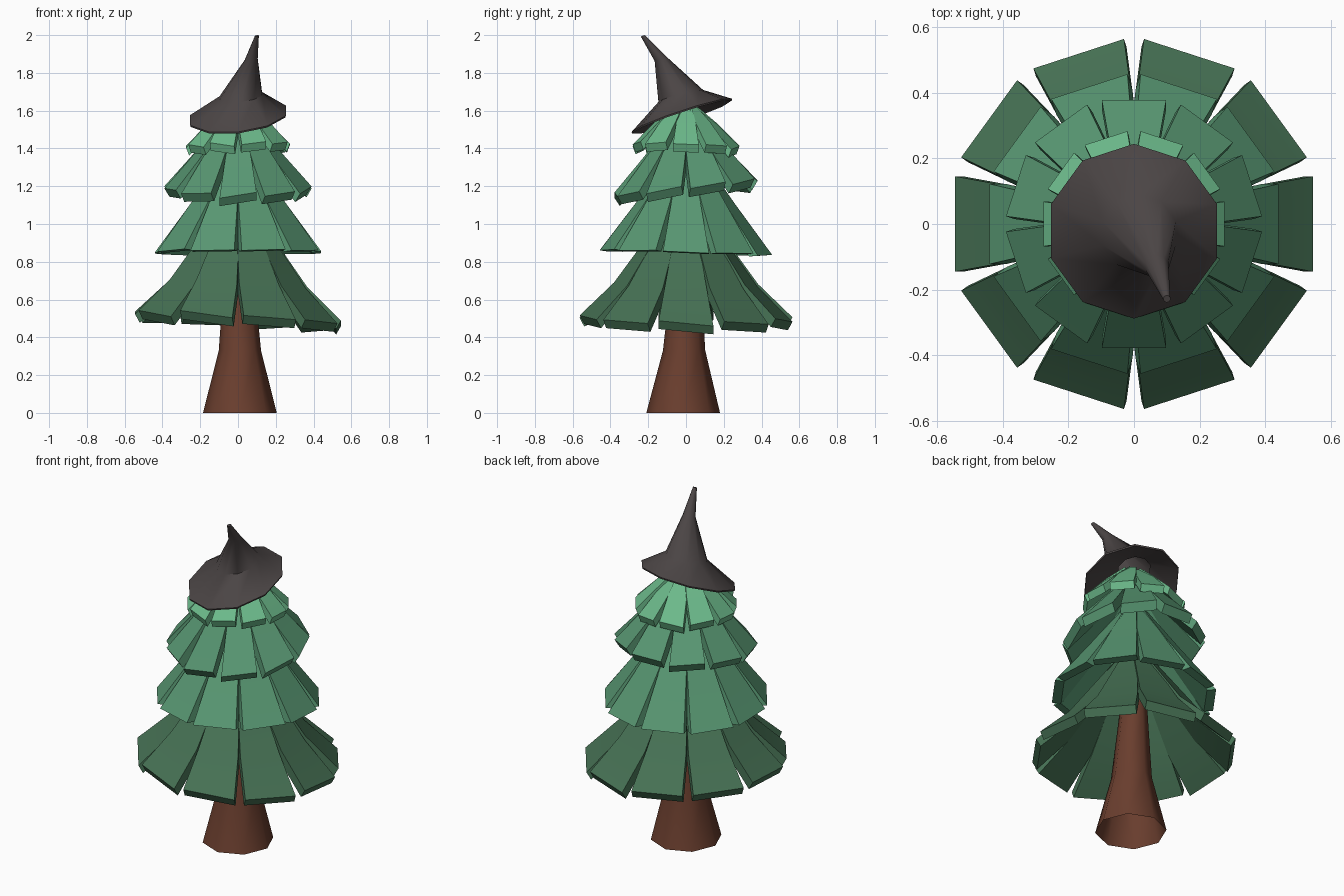
import bpy, bmesh, math, random
from mathutils import Vector

if "Cube" in bpy.data.objects:
    bpy.data.objects.remove(bpy.data.objects["Cube"])

random.seed(4)


def mat(name, r, g, b):
    lin = lambda c: ((c / 255 + 0.055) / 1.055) ** 2.4
    m = bpy.data.materials.new(name)
    m.diffuse_color = (lin(r), lin(g), lin(b), 1)
    m.use_nodes = True
    m.node_tree.nodes["Principled BSDF"].inputs["Base Color"].default_value = m.diffuse_color
    return m


DARK = mat("dark green", 70, 113, 84)
MID = mat("mid green", 88, 151, 114)
LIGHT = mat("light green", 108, 186, 139)
BARK = mat("bark brown", 106, 62, 46)
FELT = mat("hat charcoal", 75, 69, 69)


def finish(name, bm, material, smooth):
    bmesh.ops.recalc_face_normals(bm, faces=bm.faces)
    me = bpy.data.meshes.new(name)
    bm.to_mesh(me)
    bm.free()
    ob = bpy.data.objects.new(name, me)
    bpy.context.collection.objects.link(ob)
    me.materials.append(material)
    bpy.ops.object.select_all(action='DESELECT')
    ob.select_set(True)
    bpy.context.view_layer.objects.active = ob
    bpy.ops.object.shade_smooth_by_angle(angle=math.radians(smooth))


def loft(bm, rings, sides, phase):
    """Rings are (x, y, z, radius, slope along x, slope along y)."""
    loops = []
    for x, y, z, r, sx, sy in rings:
        loop = []
        for i in range(sides):
            a = phase + math.tau * i / sides
            dx, dy = r * math.cos(a), r * math.sin(a)
            loop.append(bm.verts.new((x + dx, y + dy, z + sx * dx + sy * dy)))
        loops.append(loop)
    for a, b in zip(loops, loops[1:]):
        for i in range(sides):
            j = (i + 1) % sides
            bm.faces.new((a[i], a[j], b[j], b[i]))
    bm.faces.new(loops[-1])


# Trunk, open underneath
bm = bmesh.new()
loft(bm, [(0.01, -0.015, 0, 0.195, 0, 0), (0.01, -0.01, 0.33, 0.112, 0, 0),
          (0.005, 0, 0.7, 0.08, 0, 0), (0, 0, 1.5, 0.04, 0, 0)], 8, 0)
finish("trunk", bm, BARK, 50)


def tier(name, material, phase, profile, offset, tilt, roll, jitter):
    """Ten thick planks; profile points are (radius, z, half width)."""
    bm = bmesh.new()
    for k in range(10):
        a = math.radians(phase + 36 * k)
        out = Vector((math.cos(a), math.sin(a), 0))
        side = Vector((-math.sin(a), math.cos(a), 0))
        lean = roll + random.uniform(-jitter, jitter)
        drop = random.uniform(-0.1, 0.1) * jitter
        sections = []
        for r, z, w in profile:
            quad = []
            for s, deep in ((-1, 0), (1, 0), (1, 1), (-1, 1)):
                p = out * (r + deep * offset[0]) + side * (s * w)
                p.z = (z + deep * offset[1] + s * w * lean + drop
                       + tilt[0] * p.x + tilt[1] * p.y)
                quad.append(bm.verts.new(p))
            sections.append(quad)
        for q, n in zip(sections, sections[1:]):
            for i in range(4):
                j = (i + 1) % 4
                bm.faces.new((q[i], q[j], n[j], n[i]))
        bm.faces.new(sections[0])
        bm.faces.new(sections[-1])
    finish(name, bm, material, 40)


# Branch tiers, bottom to top
tier("branch_tier_bottom", DARK, 0,
     [(0.09, 1.07, 0.04), (0.365, 0.68, 0.112), (0.545, 0.505, 0.145)],
     (-0.025, -0.045), (-0.05, -0.01), -0.06, 0.05)
tier("branch_tier_lower", MID, 0,
     [(0.07, 1.37, 0.03), (0.25, 1.11, 0.078), (0.44, 0.85, 0.122)],
     (-0.05, -0.005), (0.0, -0.03), 0.0, 0.04)
tier("branch_tier_upper", MID, 18,
     [(0.07, 1.55, 0.035), (0.25, 1.34, 0.075), (0.378, 1.195, 0.098)],
     (-0.028, -0.045), (0.0, 0.1), 0.08, 0.08)
tier("branch_tier_top", LIGHT, 0,
     [(0.05, 1.63, 0.025), (0.15, 1.54, 0.05), (0.275, 1.415, 0.068)],
     (-0.016, -0.042), (0.0, 0.0), 0.0, 0.15)

# Pointed hat: underside, thin brim edge, cone and bent tip
bm = bmesh.new()
loft(bm, [(0, 0, 1.645, 0.09, 0.1, 0.3),
          (0, -0.022, 1.566, 0.264, 0.1, 0.33),
          (0, -0.022, 1.575, 0.266, 0.1, 0.33),
          (0.015, -0.028, 1.678, 0.118, 0.1, 0.27),
          (0.07, -0.13, 1.87, 0.036, 0.1, 0.2),
          (0.1, -0.228, 1.996, 0.011, 0.1, 0.35)], 10, math.pi / 2)
finish("hat", bm, FELT, 50)
